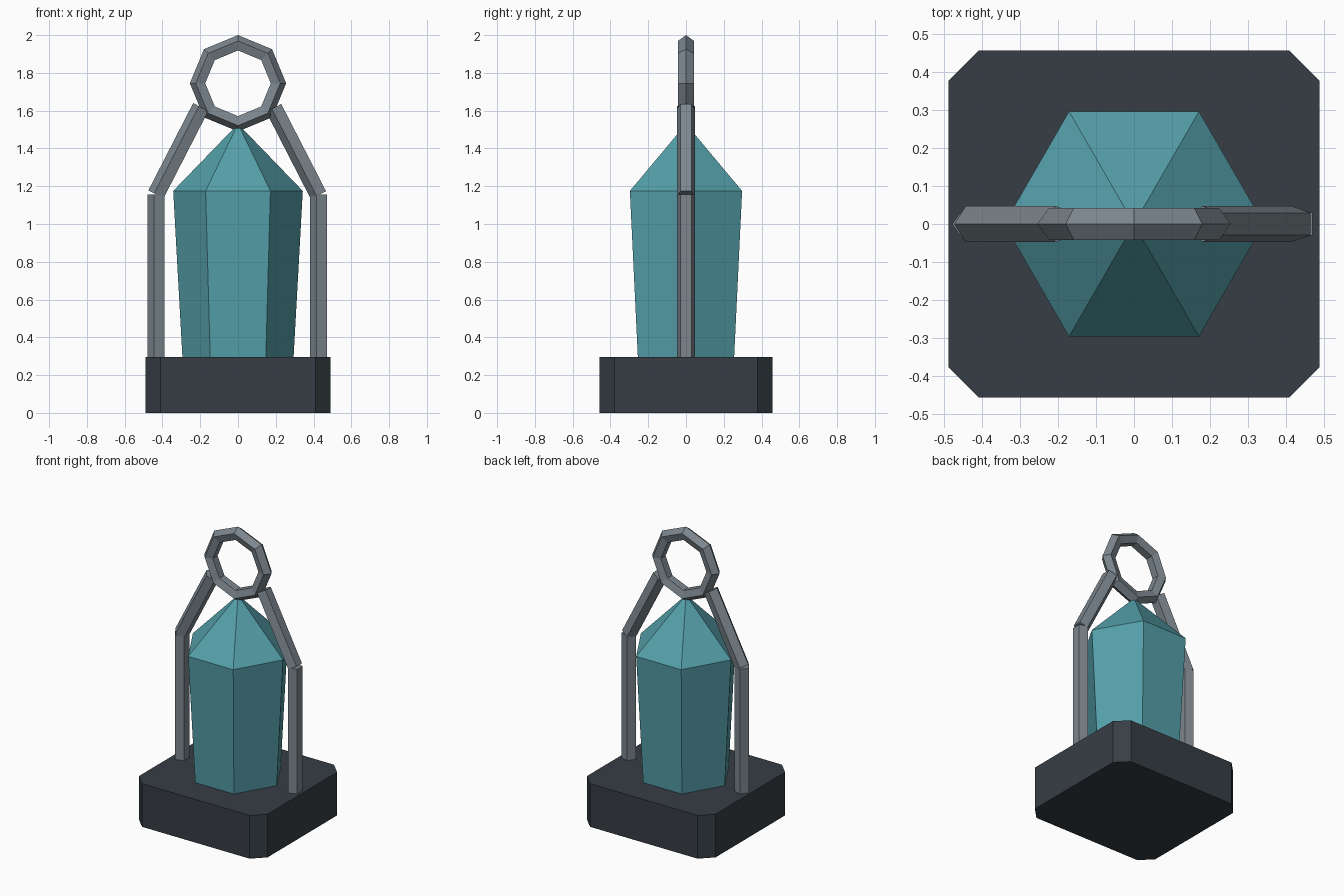
import bpy, math

if "Cube" in bpy.data.objects:
    bpy.data.objects.remove(bpy.data.objects["Cube"])


def material(name, rgb):
    m = bpy.data.materials.new(name)
    m.diffuse_color = (*rgb, 1)
    m.use_nodes = True
    m.node_tree.nodes["Principled BSDF"].inputs["Base Color"].default_value = m.diffuse_color
    return m


STONE = material("dark_stone", (0.037, 0.048, 0.058))
CRYSTAL = material("teal_crystal", (0.09, 0.35, 0.40))
METAL = material("grey_metal", (0.20, 0.24, 0.27))


def polygon(sides, r, start=0.0):
    return [(r * math.cos(start + i * math.tau / sides),
             r * math.sin(start + i * math.tau / sides)) for i in range(sides)]


def loft(name, mat, rings, apex=None):
    """Solid through (outline, z) rings; closed by a cap or by an apex point."""
    n = len(rings[0][0])
    verts = [(x, y, z) for outline, z in rings for x, y in outline]
    faces = [tuple(reversed(range(n)))]
    for k in range(len(rings) - 1):
        for i in range(n):
            j = (i + 1) % n
            faces.append((k * n + i, k * n + j, (k + 1) * n + j, (k + 1) * n + i))
    top = (len(rings) - 1) * n
    if apex is None:
        faces.append(tuple(range(top, top + n)))
    else:
        verts.append((0, 0, apex))
        faces += [(top + i, top + (i + 1) % n, len(verts) - 1) for i in range(n)]
    mesh = bpy.data.meshes.new(name)
    mesh.from_pydata(verts, [], faces)
    mesh.materials.append(mat)
    ob = bpy.data.objects.new(name, mesh)
    bpy.context.collection.objects.link(ob)
    return ob


def bar(name, x0, z0, x1, z1):
    """Five-sided bar in the xz plane, one ridge towards -x."""
    ob = loft(name, METAL, [(polygon(5, 0.05, math.pi), 0),
                            (polygon(5, 0.05, math.pi), math.hypot(x1 - x0, z1 - z0))])
    ob.location = (x0, 0, z0)
    ob.rotation_euler.y = math.atan2(x1 - x0, z1 - z0)
    return ob


# base block with cut corners
X, Y, C = 0.49, 0.458, 0.08
outline = [(X, C - Y), (X, Y - C), (X - C, Y), (C - X, Y),
           (-X, Y - C), (-X, C - Y), (C - X, -Y), (X - C, -Y)]
loft("base", STONE, [(outline, 0), (outline, 0.297)])

# tapered hexagonal crystal with a pointed top
loft("crystal", CRYSTAL, [(polygon(6, 0.294), 0.29), (polygon(6, 0.343), 1.175)], apex=1.53)

# side posts and leaning struts
for side, s in (("left", -1), ("right", 1)):
    bar(side + "_post", s * 0.43, 0.29, s * 0.43, 1.155)
    bar(side + "_strut", s * 0.43, 1.155, s * 0.193, 1.617)

# hanging ring
bpy.ops.mesh.primitive_torus_add(major_segments=8, minor_segments=5,
                                 major_radius=0.21, minor_radius=0.045,
                                 location=(0, 0, 1.745), rotation=(math.pi / 2, 0, 0))
ring = bpy.context.object
ring.name = "top_ring"
ring.data.materials.append(METAL)
ring.data.shade_flat()
